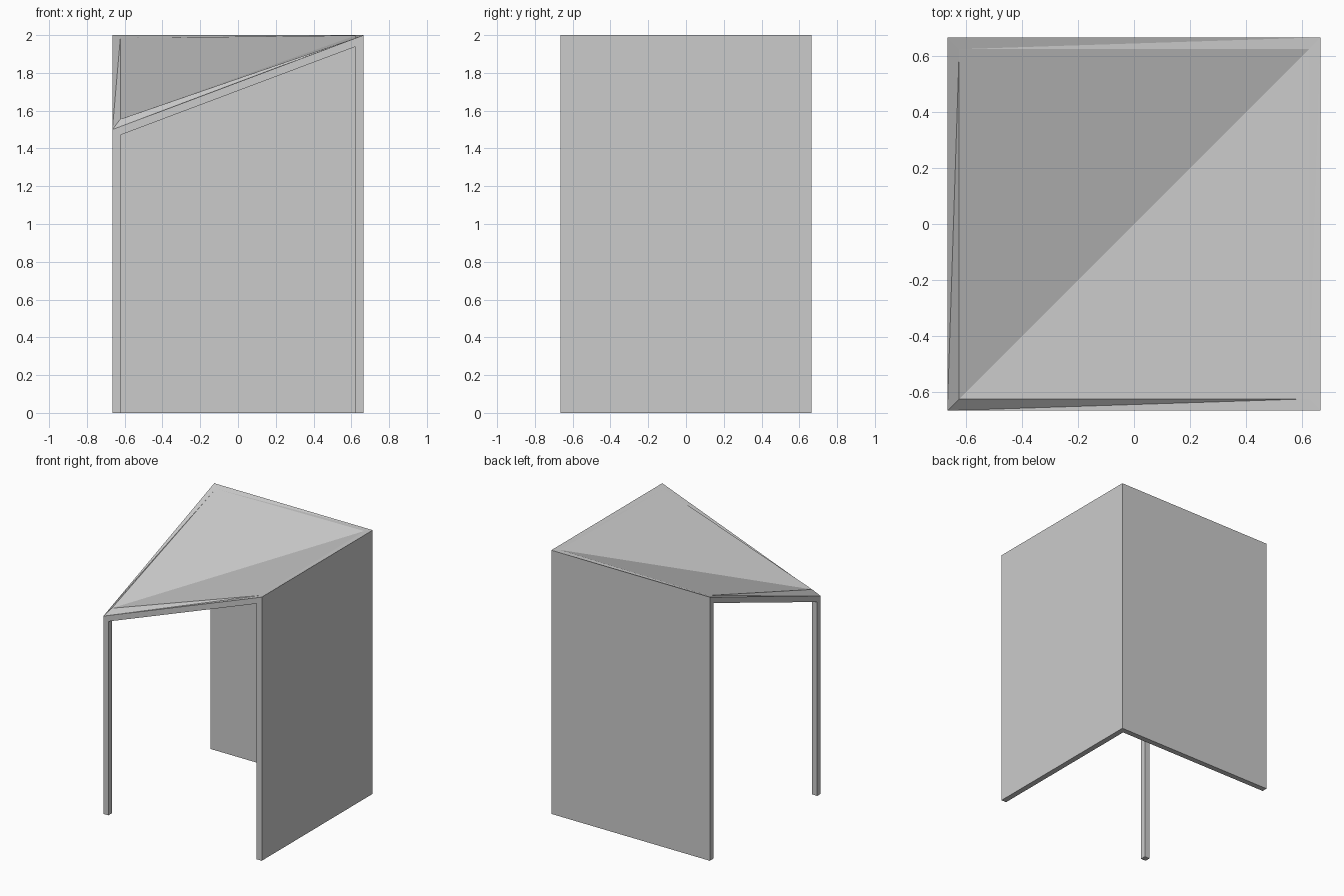
import bpy

if "Cube" in bpy.data.objects:
    bpy.data.objects.remove(bpy.data.objects["Cube"])

R = 0.665          # half width of the shelter
T = 0.042          # wall and post thickness
I = R - T          # inner half width
TOP, LOW = 2.0, 1.5
SLAB = 0.045       # roof thickness at its edge


def underside(x, y):
    # valley roof: falls to the front left corner, folded on the diagonal
    return LOW - SLAB + (TOP - LOW) * (max(x, y) + R) / (2 * R)


def make_mesh(name, verts, faces):
    mesh = bpy.data.meshes.new(name)
    mesh.from_pydata(verts, [], faces)
    mesh.update()
    obj = bpy.data.objects.new(name, mesh)
    bpy.context.collection.objects.link(obj)
    return obj


def upright(name, x0, x1, y0, y1):
    # box standing on the ground, cut on top to meet the roof
    plan = [(x0, y0), (x1, y0), (x1, y1), (x0, y1)]
    verts = [(x, y, 0) for x, y in plan]
    verts += [(x, y, underside(x, y)) for x, y in plan]
    faces = [(3, 2, 1, 0), (4, 5, 6), (4, 6, 7)]
    faces += [(i, (i + 1) % 4, (i + 1) % 4 + 4, i + 4) for i in range(4)]
    return make_mesh(name, verts, faces)


# Two walls and the front left post
upright("right_wall", I, R, -R, R)
upright("back_wall", -R, I, I, R)
upright("corner_post", -R, -I, -R, -I)

# Roof: rings are ordered front left, front right, back right, back left
signs = [(-1, -1), (1, -1), (1, 1), (-1, 1)]
bottom = [(R * a, R * b, underside(R * a, R * b)) for a, b in signs]
rim = [(x, y, z + SLAB) for x, y, z in bottom]
inner = [(I * a, I * b, z) for (a, b), z in zip(signs, (1.555, 1.985, 1.998, 1.985))]

faces = [(0, 2, 1), (0, 3, 2), (8, 9, 10), (8, 10, 11)]
for i in range(4):
    j = (i + 1) % 4
    faces.append((i, j, j + 4, i + 4))
    # rim strip, split from the front left and back right corners
    if i % 2 == 0:
        faces += [(i + 4, j + 4, j + 8), (i + 4, j + 8, i + 8)]
    else:
        faces += [(i + 4, j + 4, i + 8), (j + 4, j + 8, i + 8)]
make_mesh("roof", bottom + rim + inner, faces)
